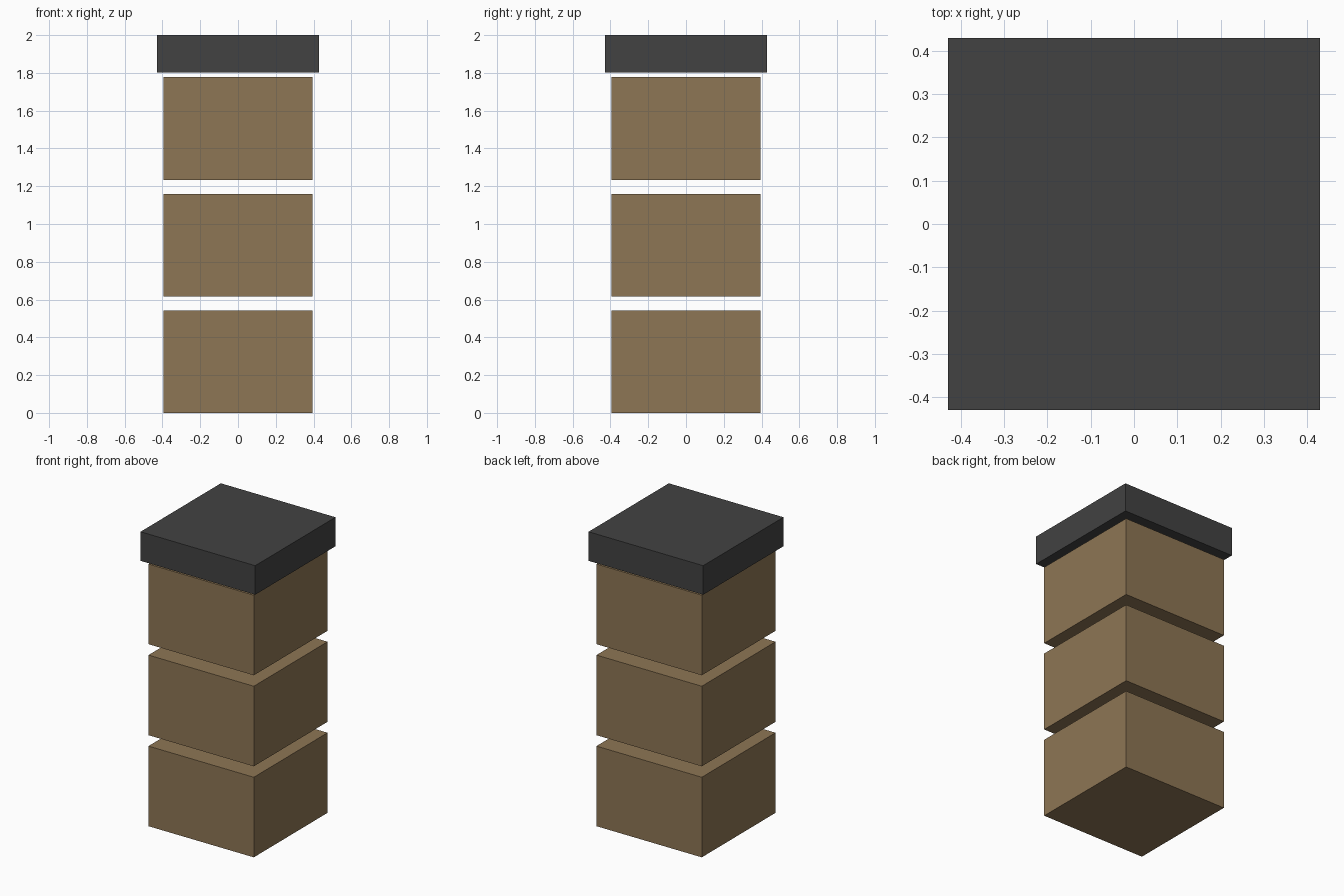
import bpy

if "Cube" in bpy.data.objects:
    bpy.data.objects.remove(bpy.data.objects["Cube"], do_unlink=True)


def make_material(name, rgb):
    mat = bpy.data.materials.new(name)
    mat.use_nodes = True
    mat.diffuse_color = (*rgb, 1)
    mat.node_tree.nodes["Principled BSDF"].inputs["Base Color"].default_value = (*rgb, 1)
    return mat


def make_box(name, width, bottom, top, mat):
    bpy.ops.mesh.primitive_cube_add(size=1, location=(0, 0, (bottom + top) / 2))
    box = bpy.context.object
    box.name = name
    box.scale = (width, width, top - bottom)
    bpy.ops.object.transform_apply(location=False, rotation=False, scale=True)
    box.data.materials.append(mat)
    return box


tan = make_material("tan_brown", (0.27, 0.181, 0.089))
charcoal = make_material("charcoal", (0.0545, 0.0545, 0.0545))

# Three equal blocks, stacked with open gaps
block_height, pitch = 0.543, 0.617
for i, level in enumerate(("lower", "middle", "upper")):
    make_box(level + "_block", 0.79, i * pitch, i * pitch + block_height, tan)

# Wider flat cap floating just above the upper block
make_box("cap", 0.86, 1.803, 2, charcoal)
